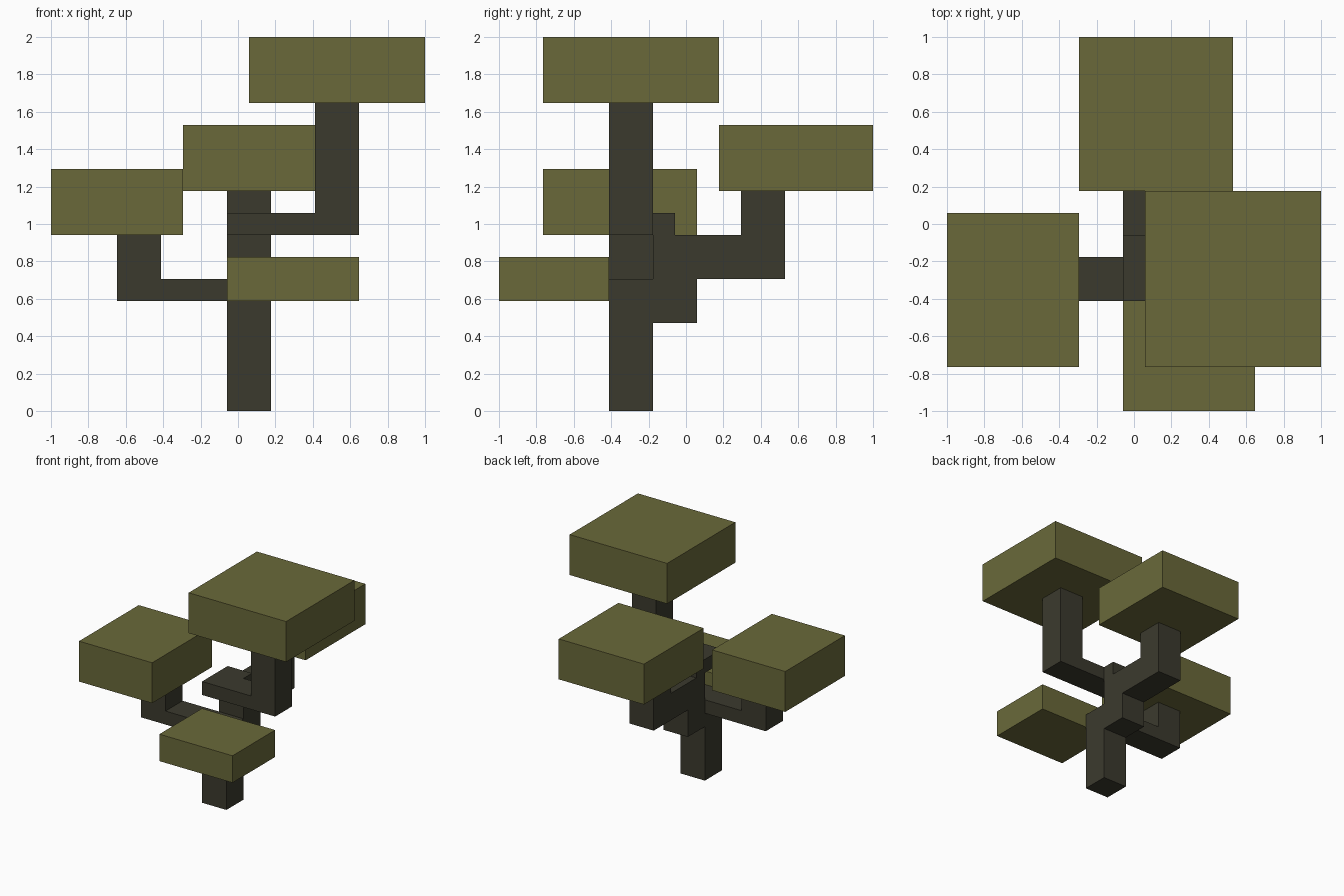
import bpy
import bmesh
from mathutils import Vector

if "Cube" in bpy.data.objects:
    bpy.data.objects.remove(bpy.data.objects["Cube"])

U = 2 / 17  # block grid unit; grid runs 0..17 on every axis


def material(name, rgb):
    mat = bpy.data.materials.new(name)
    mat.diffuse_color = (*rgb, 1)
    mat.use_nodes = True
    mat.node_tree.nodes["Principled BSDF"].inputs["Base Color"].default_value = mat.diffuse_color
    return mat


LEAF = material("olive leaf", (0.144, 0.141, 0.042))
BARK = material("dark bark", (0.044, 0.042, 0.027))


def extrude_profile(name, axis, profile, start, end, mat):
    """Extrude a (horizontal, z) grid profile along x or y from start to end."""
    def point(h, d, z):
        x, y = (d, h) if axis == "x" else (h, d)
        return Vector((x * U - 1, y * U - 1, z * U))

    bm = bmesh.new()
    face = bm.faces.new([bm.verts.new(point(h, start, z)) for h, z in profile])
    ext = bmesh.ops.extrude_face_region(bm, geom=[face], use_keep_orig=True)
    verts = [g for g in ext["geom"] if isinstance(g, bmesh.types.BMVert)]
    bmesh.ops.translate(bm, verts=verts, vec=point(0, end, 0) - point(0, start, 0))
    bmesh.ops.recalc_face_normals(bm, faces=bm.faces[:])
    mesh = bpy.data.meshes.new(name)
    bm.to_mesh(mesh)
    bm.free()
    mesh.materials.append(mat)
    obj = bpy.data.objects.new(name, mesh)
    bpy.context.collection.objects.link(obj)


def block(name, x, y, z, mat):
    corners = [(x[0], z[0]), (x[1], z[0]), (x[1], z[1]), (x[0], z[1])]
    extrude_profile(name, "y", corners, y[0], y[1], mat)


# Zigzag trunk with the back limb, one side profile
extrude_profile("trunk", "x",
                [(5, 0), (7, 0), (7, 4), (9, 4), (9, 6), (13, 6), (13, 10), (11, 10),
                 (11, 8), (8, 8), (8, 9), (5, 9), (5, 8), (7, 8), (7, 6), (5, 6)],
                8, 10, BARK)

# L-shaped side limbs
extrude_profile("left_limb", "y",
                [(8, 5), (8, 6), (5, 6), (5, 8), (3, 8), (3, 5)], 5, 7, BARK)
extrude_profile("right_limb", "y",
                [(10, 8), (14, 8), (14, 14), (12, 14), (12, 9), (10, 9)], 5, 7, BARK)

# Leaf canopies
block("top_canopy", (9, 17), (2, 10), (14, 17), LEAF)
block("back_canopy", (6, 13), (10, 17), (10, 13), LEAF)
block("left_canopy", (0, 6), (2, 9), (8, 11), LEAF)
block("front_canopy", (8, 14), (0, 5), (5, 7), LEAF)
